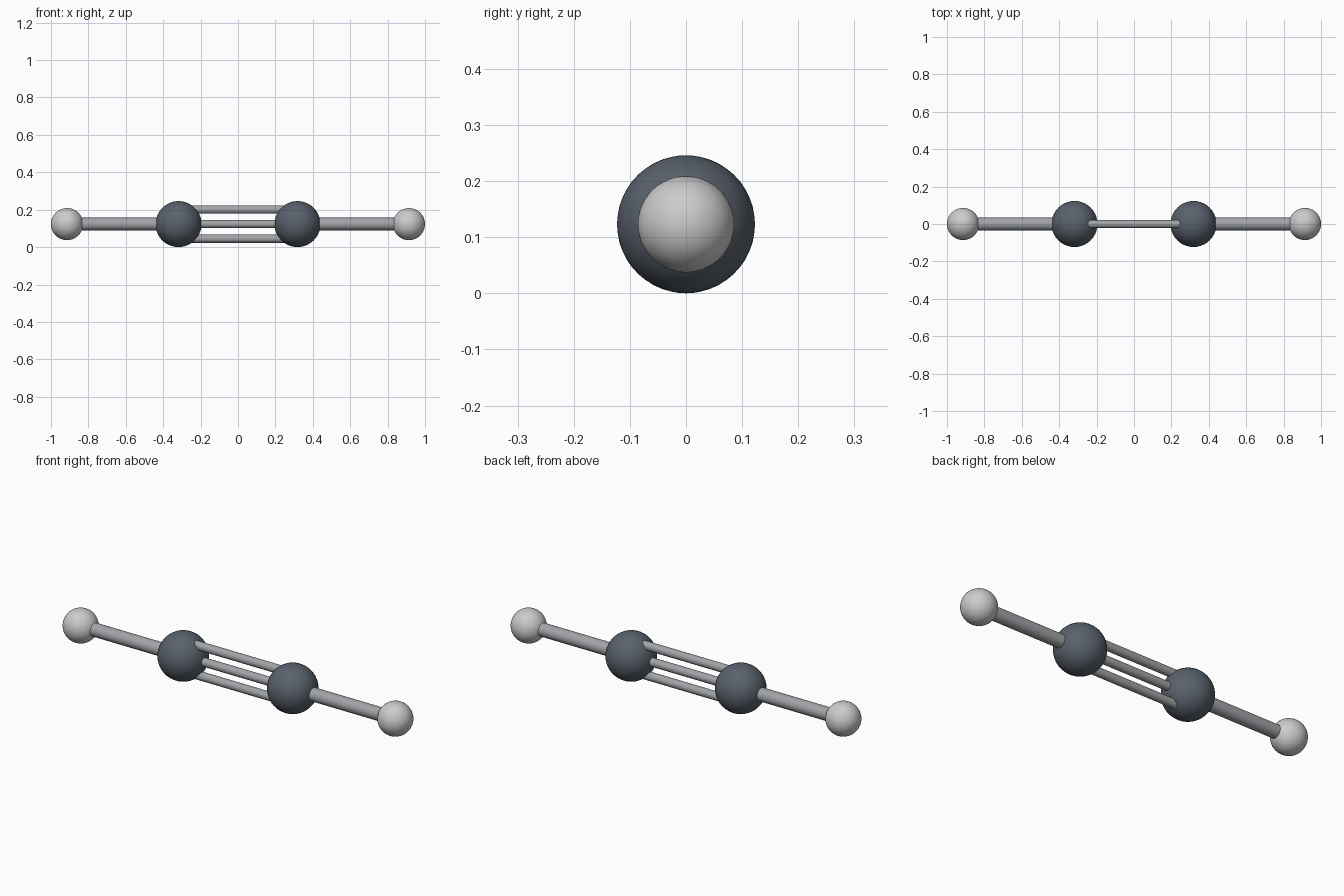
import bpy
from math import pi

if "Cube" in bpy.data.objects:
    bpy.data.objects.remove(bpy.data.objects["Cube"])

Z = 0.123              # height of the molecule axis
C_X, C_R = 0.318, 0.123
H_X, H_R = 0.914, 0.086


def material(name, rgb):
    m = bpy.data.materials.new(name)
    m.diffuse_color = (*rgb, 1)
    m.use_nodes = True
    m.node_tree.nodes["Principled BSDF"].inputs["Base Color"].default_value = m.diffuse_color
    return m


dark = material("dark_slate", (0.10, 0.12, 0.15))
light = material("light_grey", (0.60, 0.60, 0.60))
steel = material("bond_grey", (0.36, 0.37, 0.39))


def finish(name, mat):
    ob = bpy.context.object
    ob.name = name
    ob.data.materials.append(mat)
    bpy.ops.object.shade_smooth_by_angle()


def atom(name, x, r, mat):
    bpy.ops.mesh.primitive_ico_sphere_add(subdivisions=4, radius=r, location=(x, 0, Z))
    finish(name, mat)


def bond(name, x0, x1, r, dz=0):
    bpy.ops.mesh.primitive_cylinder_add(vertices=24, radius=r, depth=abs(x1 - x0),
                                        location=((x0 + x1) / 2, 0, Z + dz),
                                        rotation=(0, pi / 2, 0))
    finish(name, steel)


# Atoms and single bonds, mirrored left and right
for side, s in (("left", -1), ("right", 1)):
    atom(f"carbon_{side}", s * C_X, C_R, dark)
    atom(f"hydrogen_{side}", s * H_X, H_R, light)
    bond(f"single_bond_{side}", s * C_X, s * H_X, 0.034)

# Triple bond: three thinner rods stacked vertically
for part, dz in (("lower", -0.078), ("middle", 0), ("upper", 0.078)):
    bond(f"triple_bond_{part}", -C_X, C_X, 0.022, dz)
